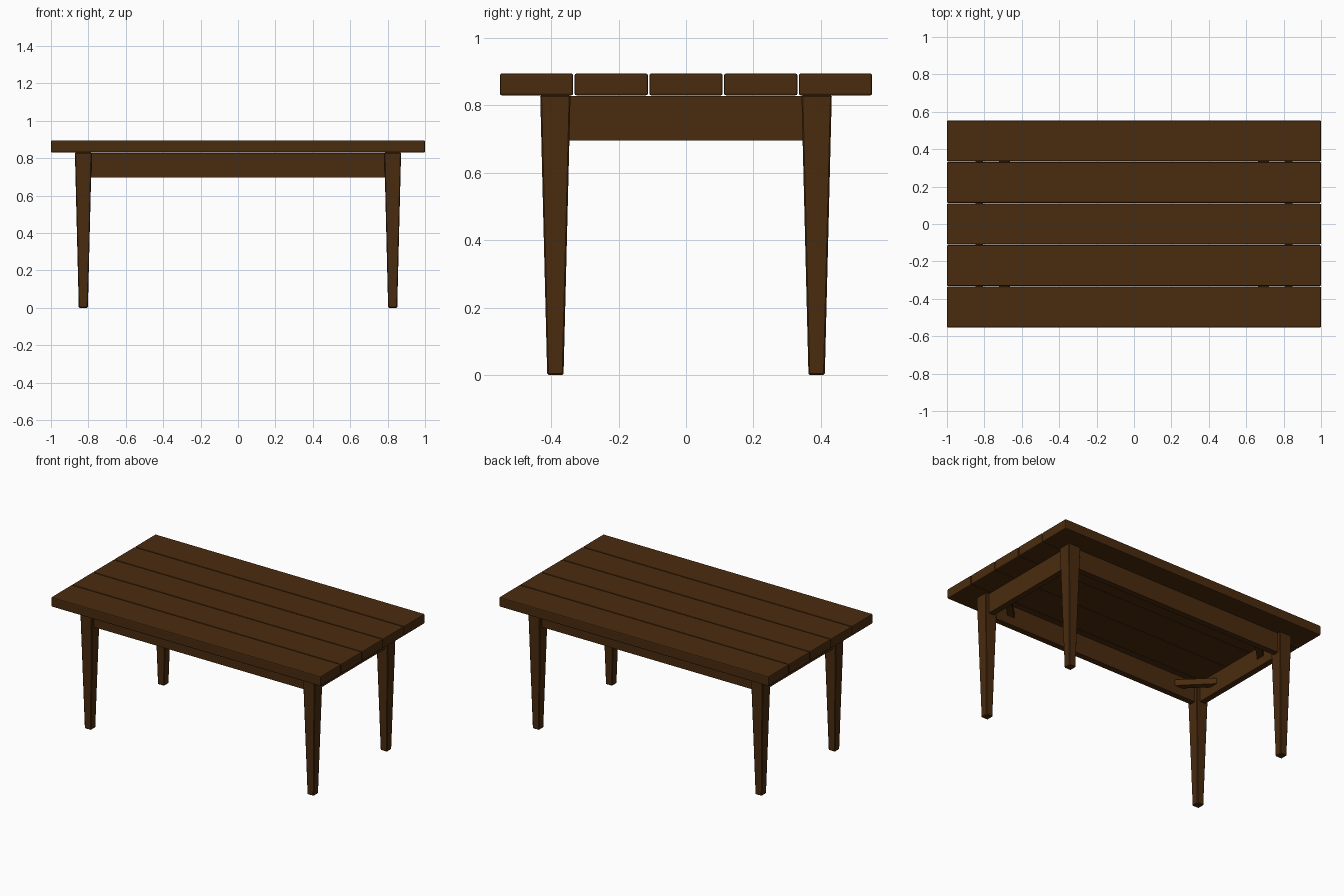
import bpy, bmesh, math
from mathutils import Matrix

if "Cube" in bpy.data.objects:
    bpy.data.objects.remove(bpy.data.objects["Cube"])

wood = bpy.data.materials.new("dark brown wood")
wood.diffuse_color = (0.068, 0.024, 0.0045, 1)
wood.use_nodes = True
wood.node_tree.nodes["Principled BSDF"].inputs["Base Color"].default_value = wood.diffuse_color


def box(name, centre, size, turn=0.0, bevel=0.0, segments=1, foot=1.0):
    """Box with optional taper towards the bottom, turned about z."""
    bm = bmesh.new()
    bmesh.ops.create_cube(bm, size=1)
    for v in bm.verts:
        k = foot if v.co.z < 0 else 1.0
        v.co.x *= size[0] * k
        v.co.y *= size[1] * k
        v.co.z *= size[2]
    if bevel:
        bmesh.ops.bevel(bm, geom=bm.edges[:], offset=bevel, segments=segments,
                        profile=0.5, affect='EDGES')
    bmesh.ops.transform(bm, matrix=Matrix.Rotation(turn, 4, 'Z'), verts=bm.verts)
    me = bpy.data.meshes.new(name)
    bm.to_mesh(me)
    bm.free()
    me.materials.append(wood)
    ob = bpy.data.objects.new(name, me)
    ob.location = centre
    bpy.context.collection.objects.link(ob)
    return ob


TOP, UNDER = 0.895, 0.83
LEG_X, LEG_Y = 0.827, 0.388

# Five table top planks with narrow gaps
pitch = 0.222
for i in range(5):
    box(f"top_plank_{i + 1}", (0, (i - 2) * pitch, (TOP + UNDER) / 2),
        (2.0, pitch - 0.004, TOP - UNDER), bevel=0.006, segments=2)

# Tapered legs and diagonal corner braces
for sx, side in ((-1, "left"), (1, "right")):
    for sy, end in ((-1, "front"), (1, "back")):
        box(f"{end}_{side}_leg", (sx * LEG_X, sy * LEG_Y, UNDER / 2),
            (0.09, 0.09, UNDER), bevel=0.004, foot=0.54)
        box(f"{end}_{side}_corner_brace",
            (sx * (LEG_X - 0.095), sy * (LEG_Y - 0.095), 0.771),
            (0.25, 0.04, 0.04), turn=-sx * sy * math.pi / 4)

# Aprons between the legs
for s, a, b in ((-1, "front", "left"), (1, "back", "right")):
    box(f"{a}_apron", (0, s * LEG_Y, 0.762), (1.60, 0.04, 0.133))
    box(f"{b}_apron", (s * LEG_X, 0, 0.762), (0.04, 0.72, 0.133))
